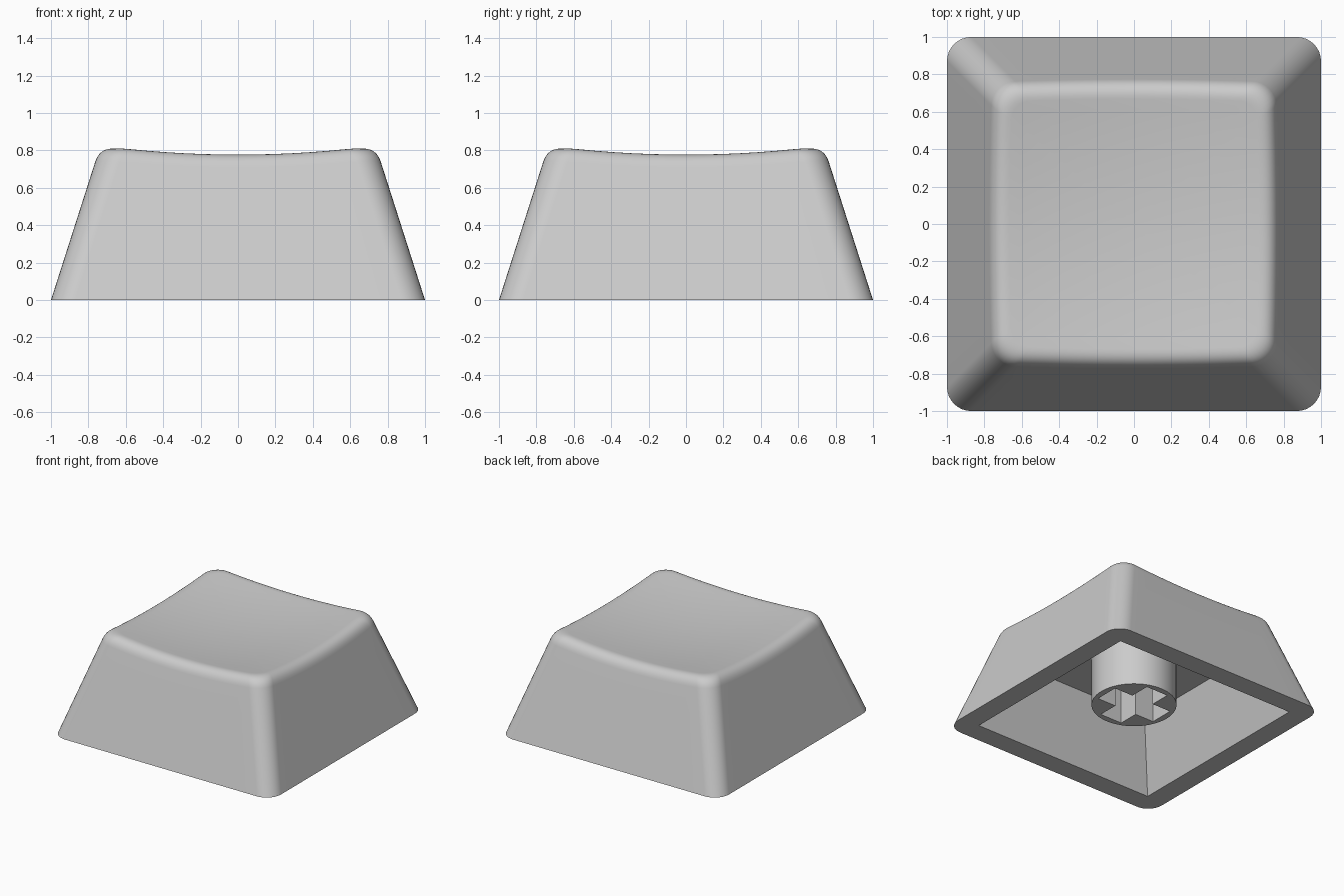
import bpy, bmesh, math
from mathutils import Vector

if "Cube" in bpy.data.objects:
    bpy.data.objects.remove(bpy.data.objects["Cube"])

grey = bpy.data.materials.new("light_grey_plastic")
grey.diffuse_color = (0.6, 0.6, 0.6, 1)
grey.use_nodes = True
grey.node_tree.nodes["Principled BSDF"].inputs["Base Color"].default_value = grey.diffuse_color

SLOPE = 0.32      # how far the walls lean in per unit of height
CORNER = 0.13     # plan radius of the upright corners
SOFT = 0.08       # size of the rounded top edge
CEILING = 0.54    # height of the cavity ceiling


def rounded_square(h, r, side=12, arc=8):
    """Counter-clockwise outline with half width h and corner radius r."""
    pts = []
    for q in range(4):
        a0 = q * math.pi / 2
        c, s = round(math.cos(a0)), round(math.sin(a0))
        quarter = [(h, -(h - r) + 2 * (h - r) * i / side) for i in range(side)]
        for i in range(arc):
            a = math.pi / 2 * i / arc
            quarter.append((h - r + r * math.cos(a), h - r + r * math.sin(a)))
        pts += [Vector((c * x - s * y, s * x + c * y)) for x, y in quarter]
    return pts


def dish(p):
    """Height of the scooped top surface."""
    return 0.735 + 0.092 * (p.x ** 2 + p.y ** 2)


def wall_point(i, z):
    p = rounded_square(1 - SLOPE * z, CORNER)[i]
    return Vector((p.x, p.y, z))


def on_dish(p):
    return Vector((p.x, p.y, dish(p)))


def flat_ring(h, r, z):
    return [Vector((p.x, p.y, z)) for p in rounded_square(h, r)]


def finish(ob):
    ob.data.materials.clear()
    ob.data.materials.append(grey)
    bpy.ops.object.select_all(action='DESELECT')
    bpy.context.view_layer.objects.active = ob
    ob.select_set(True)
    bpy.ops.object.shade_smooth_by_angle(angle=math.radians(30))


# Cap shell: outline columns of wall, soft edge and start of the dish
N = len(rounded_square(1, CORNER))
columns = []
for i in range(N):
    z = 0.78
    for _ in range(6):                       # where the wall meets the dish
        z = dish(wall_point(i, z))
    edge = wall_point(i, z)
    low = wall_point(i, z - SOFT)
    inner = on_dish(rounded_square(1 - SLOPE * z - SOFT, CORNER - SOFT * 0.4)[i])
    col = [wall_point(i, (z - SOFT) * t / 4) for t in range(4)]
    for k in range(9):                       # soft edge curve
        t = k / 8
        col.append(low * (1 - t) ** 2 + edge * 2 * t * (1 - t) + inner * t ** 2)
    for k in range(1, 12):                   # dish closing towards the middle
        col.append(on_dish(inner.xy * (1 - k / 12)))
    columns.append(col)

rings = [flat_ring(0.65, 0, CEILING), flat_ring(0.83, 0, 0)]   # cavity and rim
rings += [list(r) for r in zip(*columns)]

bm = bmesh.new()
loops = [[bm.verts.new(p) for p in ring] for ring in rings]
for a, b in zip(loops, loops[1:]):
    for i in range(N):
        j = (i + 1) % N
        bm.faces.new((a[i], a[j], b[j], b[i]))
bm.faces.new(loops[0][::-1])                 # cavity ceiling
centre = bm.verts.new((0, 0, dish(Vector((0, 0)))))
for i in range(N):
    bm.faces.new((loops[-1][i], loops[-1][(i + 1) % N], centre))
bmesh.ops.remove_doubles(bm, verts=bm.verts, dist=1e-5)
bmesh.ops.recalc_face_normals(bm, faces=bm.faces)
me = bpy.data.meshes.new("cap_shell")
bm.to_mesh(me)
bm.free()
shell = bpy.data.objects.new("cap_shell", me)
bpy.context.collection.objects.link(shell)
finish(shell)
weighted = shell.modifiers.new("even_shading", 'WEIGHTED_NORMAL')
weighted.keep_sharp = True

# Mounting stem: round post with a cross-shaped socket
R, L, T, BOTTOM = 0.32, 0.27, 0.10, 0.12
circle = [(R * math.cos(a * math.tau / 64), R * math.sin(a * math.tau / 64)) for a in range(64)]
cross = []
for x, y in ((L, -T), (L, T), (T, T)):
    cross.append((x, y))
cross = [(c * x - s * y, s * x + c * y)
         for c, s in ((1, 0), (0, 1), (-1, 0), (0, -1)) for x, y in cross]

cu = bpy.data.curves.new("mounting_stem", 'CURVE')
cu.dimensions = '2D'
cu.fill_mode = 'BOTH'
cu.extrude = (CEILING + 0.005 - BOTTOM) / 2
for outline in (circle, cross):
    sp = cu.splines.new('POLY')
    sp.points.add(len(outline) - 1)
    for pt, (x, y) in zip(sp.points, outline):
        pt.co = (x, y, 0, 1)
    sp.use_cyclic_u = True
stem = bpy.data.objects.new("mounting_stem", cu)
stem.location.z = BOTTOM + cu.extrude
bpy.context.collection.objects.link(stem)
bpy.ops.object.select_all(action='DESELECT')
bpy.context.view_layer.objects.active = stem
stem.select_set(True)
bpy.ops.object.convert(target='MESH')
stem = bpy.context.object
bm = bmesh.new()
bm.from_mesh(stem.data)
bmesh.ops.remove_doubles(bm, verts=bm.verts, dist=1e-5)
bmesh.ops.recalc_face_normals(bm, faces=bm.faces)
bm.to_mesh(stem.data)
bm.free()
finish(stem)
